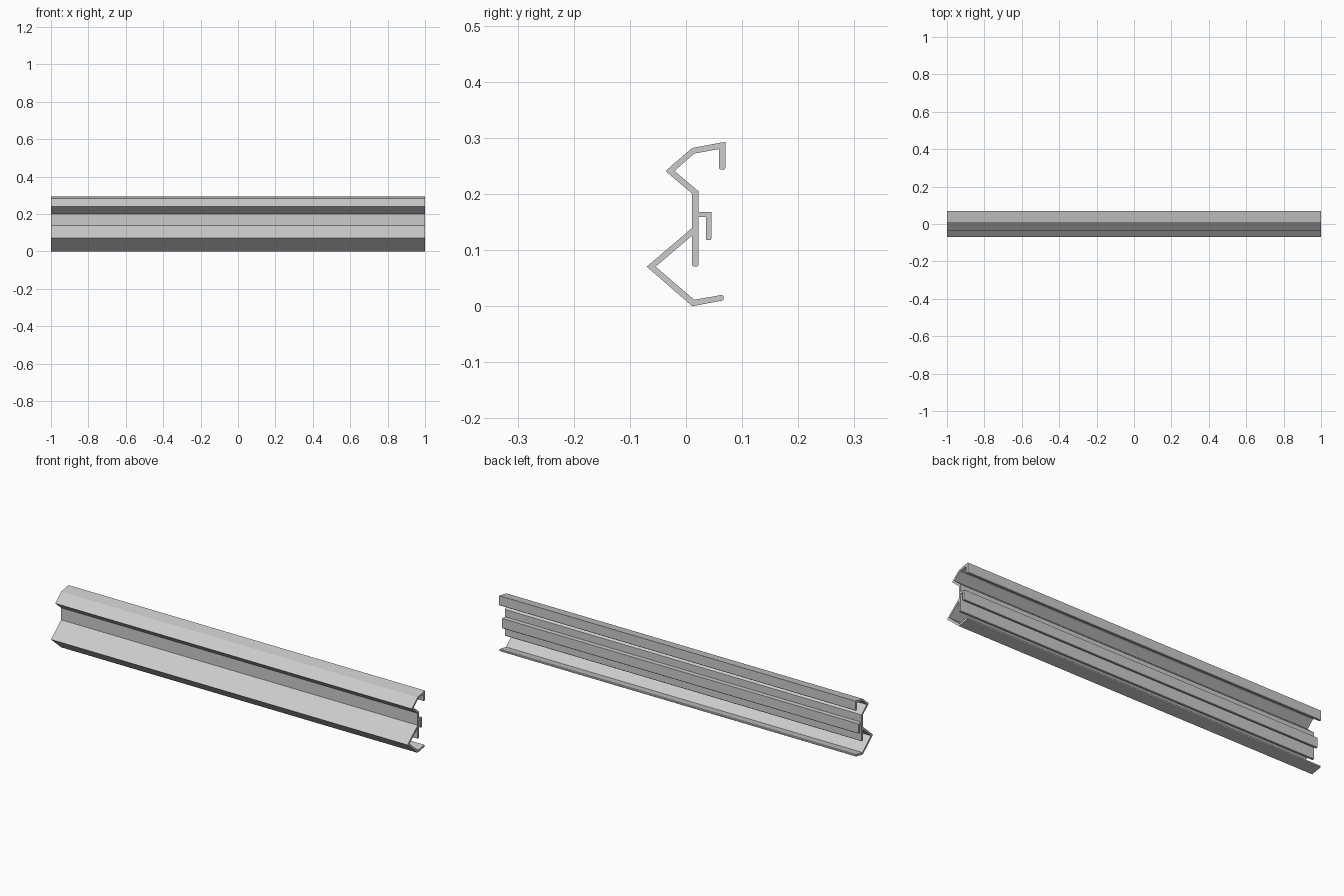
import bpy, bmesh

# Cross-section of the rail as (y, z), one closed outline
PROFILE = [
    # upper lip and hook, outer side
    (0.011, 0.2015), (-0.0365, 0.242), (0.011, 0.283), (0.070, 0.294),
    (0.070, 0.247), (0.0685, 0.245), (0.0605, 0.245), (0.059, 0.247),
    # upper lip, inner side
    (0.059, 0.281), (0.0145, 0.273), (-0.0205, 0.242), (0.022, 0.206),
    # small rear hook
    (0.022, 0.169), (0.0455, 0.169), (0.0455, 0.121), (0.044, 0.119),
    (0.037, 0.119), (0.0355, 0.121), (0.0355, 0.160), (0.022, 0.160),
    # bottom of the central web
    (0.022, 0.074), (0.0205, 0.072), (0.0125, 0.072), (0.011, 0.074),
    # lower flange, inner side
    (0.011, 0.127), (-0.054, 0.0715), (0.0145, 0.0125), (0.0645, 0.0212),
    (0.0665, 0.0195), (0.0665, 0.0125), (0.065, 0.011),
    # lower flange, outer side
    (0.011, 0.001), (-0.070, 0.0715), (0.011, 0.1405),
]


def extrude_profile(name, outline, length):
    z0 = min(z for _, z in outline)
    bm = bmesh.new()
    cap = bm.faces.new([bm.verts.new((-length / 2, y, z - z0)) for y, z in outline])
    result = bmesh.ops.extrude_face_region(bm, geom=[cap], use_keep_orig=True)
    verts = [g for g in result["geom"] if isinstance(g, bmesh.types.BMVert)]
    bmesh.ops.translate(bm, verts=verts, vec=(length, 0, 0))
    # concave end caps
    caps = [f for f in bm.faces if len(f.verts) > 4]
    bmesh.ops.triangulate(bm, faces=caps, ngon_method='EAR_CLIP')
    bmesh.ops.recalc_face_normals(bm, faces=bm.faces)
    mesh = bpy.data.meshes.new(name)
    bm.to_mesh(mesh)
    bm.free()
    obj = bpy.data.objects.new(name, mesh)
    bpy.context.collection.objects.link(obj)
    return obj


# Full-length extruded rail
extrude_profile("profile_rail", PROFILE, 2.0)
